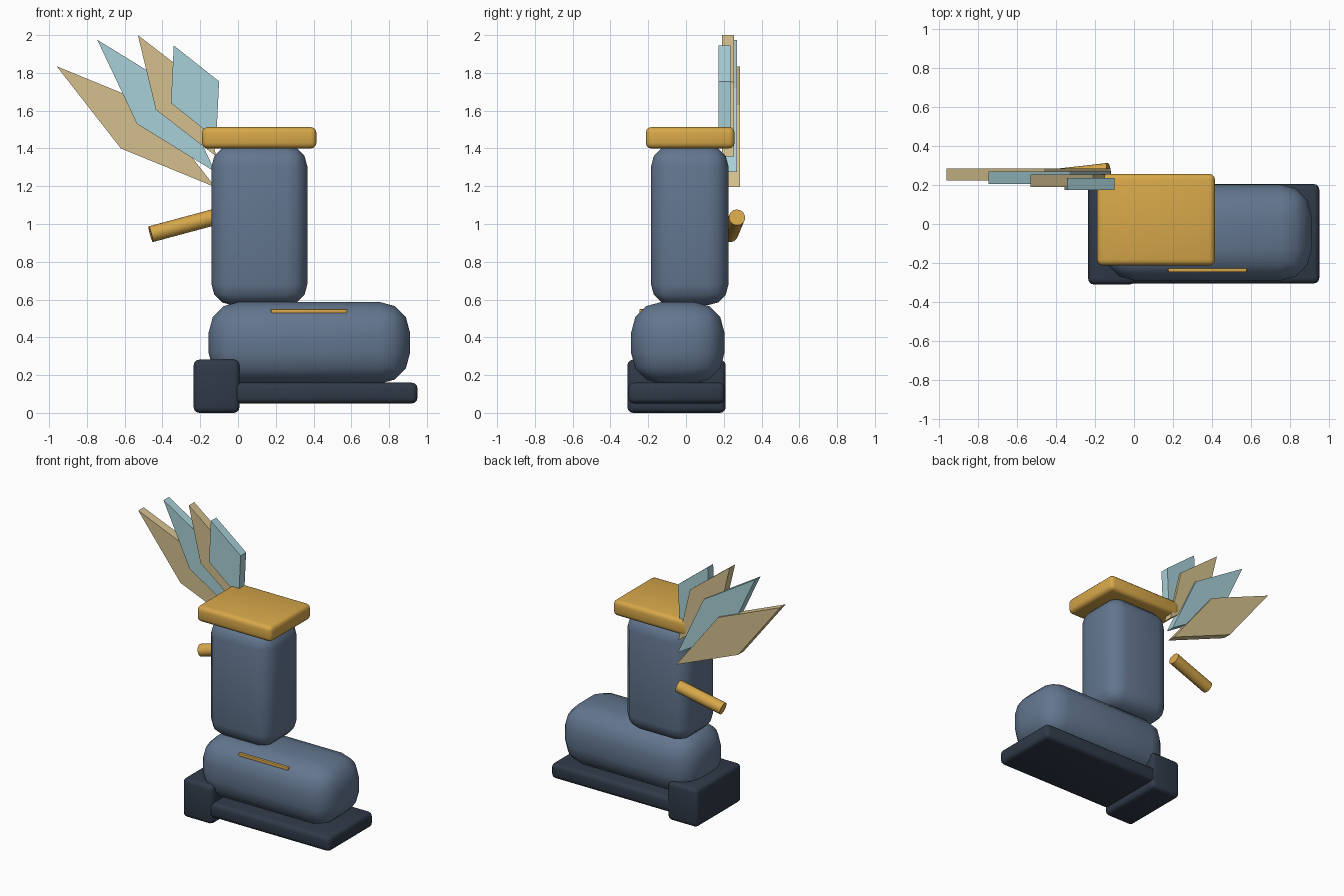
import bpy, bmesh, math
from mathutils import Vector, Matrix

if "Cube" in bpy.data.objects:
    bpy.data.objects.remove(bpy.data.objects["Cube"])


def material(name, rgb):
    m = bpy.data.materials.new(name)
    m.diffuse_color = (*rgb, 1)
    m.use_nodes = True
    m.node_tree.nodes["Principled BSDF"].inputs["Base Color"].default_value = m.diffuse_color
    return m


slate = material("slate_blue", (0.125, 0.182, 0.275))
dark = material("dark_navy", (0.030, 0.042, 0.065))
gold = material("gold", (0.68, 0.39, 0.068))
tan = material("tan_feather", (0.66, 0.53, 0.27))
teal = material("teal_feather", (0.39, 0.63, 0.68))


def finish(bm, name, mat, smooth=True):
    bmesh.ops.recalc_face_normals(bm, faces=bm.faces)
    me = bpy.data.meshes.new(name)
    bm.to_mesh(me)
    bm.free()
    ob = bpy.data.objects.new(name, me)
    bpy.context.collection.objects.link(ob)
    me.materials.append(mat)
    if smooth:
        bpy.ops.object.select_all(action='DESELECT')
        ob.select_set(True)
        bpy.context.view_layer.objects.active = ob
        bpy.ops.object.shade_smooth_by_angle(angle=math.radians(40))
    return ob


def rounded_box(name, mat, xs, ys, zs, radius, segments=3):
    bm = bmesh.new()
    bmesh.ops.create_cube(bm, size=1)
    for v in bm.verts:
        v.co = Vector([(a + b) / 2 + c * (b - a)
                       for (a, b), c in zip((xs, ys, zs), v.co)])
    bmesh.ops.bevel(bm, geom=bm.edges[:], offset=radius, segments=segments,
                    profile=0.5, affect='EDGES', clamp_overlap=True)
    return finish(bm, name, mat)


def rod(name, mat, start, end, radius, sides=20):
    a, b = Vector(start), Vector(end)
    d = b - a
    rot = d.to_track_quat('Z', 'Y').to_matrix().to_4x4()
    bm = bmesh.new()
    bmesh.ops.create_cone(bm, cap_ends=True, segments=sides, radius1=radius,
                          radius2=radius, depth=d.length,
                          matrix=Matrix.Translation((a + b) / 2) @ rot)
    return finish(bm, name, mat)


def feather(name, mat, tip, low, root, y0, thickness=0.063):
    # Flat parallelogram plate, extruded along y
    far = (tip[0] + root[0] - low[0], tip[1] + root[1] - low[1])
    bm = bmesh.new()
    face = bm.faces.new([bm.verts.new((x, y0, z))
                         for x, z in (tip, low, root, far)])
    ext = bmesh.ops.extrude_face_region(bm, geom=[face])
    moved = [g for g in ext["geom"] if isinstance(g, bmesh.types.BMVert)]
    bmesh.ops.translate(bm, verts=moved, vec=(0, thickness, 0))
    return finish(bm, name, mat, smooth=False)


# Sole and heel block
rounded_box("sole", dark, (-0.15, 0.95), (-0.305, 0.205), (0.05, 0.16), 0.03)
rounded_box("heel", dark, (-0.235, 0.008), (-0.31, 0.21), (0.0, 0.282), 0.03)

# Foot and shaft
rounded_box("foot", slate, (-0.155, 0.91), (-0.29, 0.203), (0.155, 0.587), 0.16)
rounded_box("shaft", slate, (-0.14, 0.367), (-0.185, 0.225), (0.57, 1.415), 0.11)

# Top cuff and front trim bar
rounded_box("cuff", gold, (-0.19, 0.415), (-0.213, 0.257), (1.40, 1.513), 0.03)
rounded_box("trim_bar", gold, (0.175, 0.578), (-0.247, -0.225), (0.527, 0.55), 0.006, 2)

# Back peg
rod("back_peg", gold, (-0.13, 0.27, 1.035), (-0.462, 0.233, 0.946), 0.043)

# Fan of wing feathers, lowest first
fan = [
    (tan, (-0.96, 1.835), (-0.62, 1.40), (-0.12, 1.195), 0.222),
    (teal, (-0.745, 1.975), (-0.535, 1.53), (-0.12, 1.275), 0.206),
    (tan, (-0.53, 2.0), (-0.435, 1.605), (-0.115, 1.358), 0.190),
    (teal, (-0.34, 1.945), (-0.355, 1.64), (-0.115, 1.45), 0.173),
]
for i, (mat, tip, low, root, y0) in enumerate(fan):
    feather(f"wing_feather_{i + 1}", mat, tip, low, root, y0)
